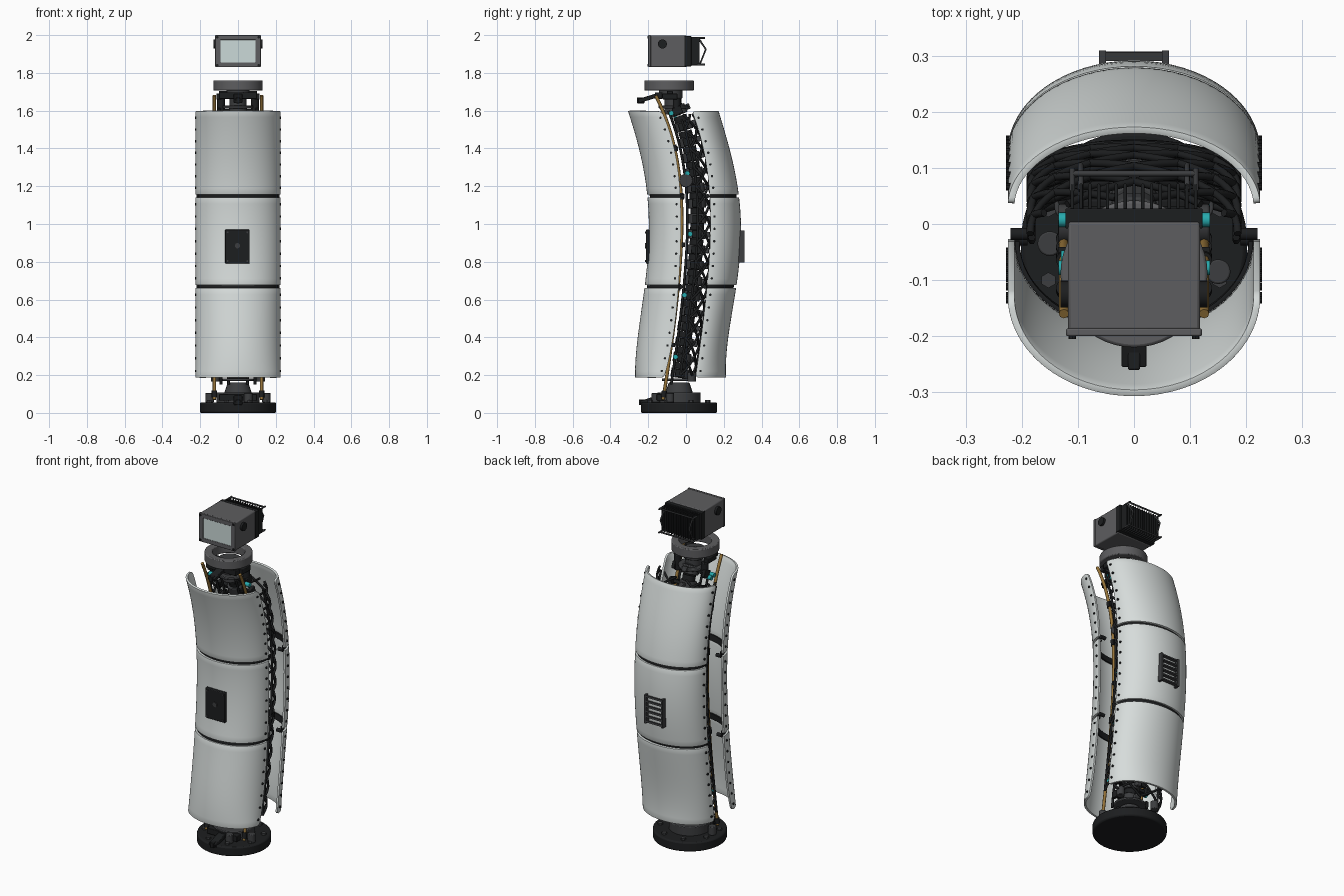
import bpy, bmesh, math
from mathutils import Matrix, Euler, Vector

if "Cube" in bpy.data.objects:
    bpy.data.objects.remove(bpy.data.objects["Cube"])

def material(name, r, g, b):
    m = bpy.data.materials.new(name)
    m.diffuse_color = (r, g, b, 1)
    m.use_nodes = True
    m.node_tree.nodes["Principled BSDF"].inputs["Base Color"].default_value = m.diffuse_color
    return m

SHELL = material("pale_shell", .68, .72, .71)
BLACK = material("black", .012, .013, .014)
DARK = material("dark_grey", .045, .047, .05)
GREY = material("mid_grey", .11, .11, .115)
GOLD = material("bronze", .3, .17, .04)
TEAL = material("teal", .02, .4, .42)
GLASS = material("screen", .6, .7, .69)
H = math.pi / 2
XAX, YAX = (0, H, 0), (H, 0, 0)

def finish(name, bm, mat, bevel=0):
    me = bpy.data.meshes.new(name)
    bm.to_mesh(me)
    bm.free()
    ob = bpy.data.objects.new(name, me)
    bpy.context.collection.objects.link(ob)
    me.materials.append(mat)
    if bevel:
        m = ob.modifiers.new("bevel", 'BEVEL')
        m.width, m.segments, m.limit_method = bevel, 2, 'ANGLE'
    bpy.ops.object.select_all(action='DESELECT')
    ob.select_set(True)
    bpy.context.view_layer.objects.active = ob
    bpy.ops.object.shade_smooth_by_angle(angle=math.radians(35))
    return ob

def place(loc, rot):
    return Matrix.Translation(loc) @ Euler(rot).to_matrix().to_4x4()

def box(loc, size, rot=(0, 0, 0)):
    return lambda bm: bmesh.ops.create_cube(
        bm, size=1, matrix=place(loc, rot) @ Matrix.Diagonal((*size, 1)))

def cyl(loc, r, h, rot=(0, 0, 0), r2=None, seg=20):
    return lambda bm: bmesh.ops.create_cone(
        bm, cap_ends=True, segments=seg, radius1=r, radius2=r if r2 is None else r2,
        depth=h, matrix=place(loc, rot))

def solid(name, pieces, mat, bevel=0):
    bm = bmesh.new()
    for p in pieces:
        p(bm)
    return finish(name, bm, mat, bevel)

def rods(name, paths, r, mat, res=2):
    cu = bpy.data.curves.new(name, 'CURVE')
    cu.dimensions, cu.bevel_depth, cu.bevel_resolution = '3D', r, res
    cu.use_fill_caps = True
    for path in paths:
        s = cu.splines.new('POLY')
        s.points.add(len(path) - 1)
        for p, co in zip(s.points, path):
            p.co = (*co, 1)
    ob = bpy.data.objects.new(name, cu)
    bpy.context.collection.objects.link(ob)
    cu.materials.append(mat)

def ring(name, loc, ro, ri, h, mat, bevel):
    bm = bmesh.new()
    prof = [bm.verts.new((r, 0, z)) for r, z in ((ro, -h/2), (ro, h/2), (ri, h/2), (ri, -h/2))]
    edges = [bm.edges.new((prof[i], prof[(i + 1) % 4])) for i in range(4)]
    bmesh.ops.spin(bm, geom=prof + edges, axis=(0, 0, 1), cent=(0, 0, 0), angle=2*math.pi, steps=48)
    bmesh.ops.remove_doubles(bm, verts=bm.verts, dist=1e-5)
    bmesh.ops.recalc_face_normals(bm, faces=bm.faces)
    bmesh.ops.translate(bm, verts=bm.verts, vec=loc)
    finish(name, bm, mat, bevel)

def smooth_curve(pts):
    # polynomial y(z) through a few read-off points
    def f(z):
        return sum(y * math.prod((z - b) / (a - b) for b, _ in pts if b != a) for a, y in pts)
    return f

spine = smooth_curve([(.1, -.045), (.5, .01), (.9, .055), (1.25, .045), (1.7, -.09)])
tendon = smooth_curve([(.08, -.12), (.5, -.06), (.9, -.025), (1.25, -.035), (1.68, -.16)])
ZS = (.19, .66, .9, 1.15, 1.6)
sides = {
    "front": (-1, smooth_curve(list(zip(ZS, (-.115, -.04, -.028, -.03, -.13)))),
              smooth_curve(list(zip(ZS, (-.27, -.22, -.198, -.205, -.308))))),
    "back": (1, smooth_curve(list(zip(ZS, (.05, .11, .127, .125, .03)))),
             smooth_curve(list(zip(ZS, (.212, .265, .29, .28, .172)))))}

def shell(name, side, z0, z1, mat, inset=0, thick=.012, round_lo=0, round_hi=0):
    sg, edge, outer = sides[side]
    n, k = 48, 14
    bm = bmesh.new()
    grid = []
    for i in range(n + 1):
        t = H * (1 - math.cos(math.pi * i / n))
        s = min(t, math.pi - t) * .17          # distance from the open edge
        cut = lambda r: r - math.sqrt(max(0, r*r - max(0, r - s)**2))
        lo, hi = z0 + cut(round_lo), z1 - cut(round_hi)
        col = []
        for j in range(k + 1):
            z = lo + (hi - lo) * j / k
            e, o = edge(z), outer(z) - sg * inset
            col.append(bm.verts.new(((.225 - inset) * math.cos(t), e + (o - e) * math.sin(t), z)))
        grid.append(col)
    for i in range(n):
        for j in range(k):
            f = [grid[i][j], grid[i+1][j], grid[i+1][j+1], grid[i][j+1]]
            bm.faces.new(f if sg > 0 else f[::-1])
    ob = finish(name, bm, mat)
    m = ob.modifiers.new("thickness", 'SOLIDIFY')
    m.thickness, m.offset = thick, -1
    m = ob.modifiers.new("lip", 'BEVEL')
    m.width, m.segments, m.limit_method, m.angle_limit = .003, 2, 'ANGLE', 1.0

# Outer shells, seam bands and edge screws
panels = (("lower", .187, .66, .02, 0), ("middle", .677, 1.14, 0, 0), ("upper", 1.157, 1.597, 0, .02))
screws = []
for side, (sg, edge, outer) in sides.items():
    for nm, z0, z1, lo, hi in panels:
        shell(f"{side}_{nm}_shell", side, z0, z1, SHELL, round_lo=lo, round_hi=hi)
        for i in range(7):
            z = z0 + .035 + (z1 - z0 - .07) * i / 6
            screws += [cyl((x, edge(z) + sg*.022, z), .0065, .012, XAX, seg=10) for x in (-.222, .222)]
    for i, z in enumerate((.668, 1.148)):
        shell(f"{side}_seam_band_{i}", side, z - .018, z + .018, BLACK, inset=.013, thick=.008)
solid("shell_screws", screws, BLACK)

# Front access plate and back vent
solid("front_plate", [box((-.003, -.203, .88), (.13, .02, .18))], BLACK, .004)
solid("front_plate_details", [cyl((-.003, -.214, .885), .014, .006, YAX)] +
      [cyl((-.003 + x, -.214, .88 + z), .005, .006, YAX, seg=8) for x in (-.052, .052) for z in (-.076, .076)], DARK)
solid("back_vent", [box((x, .294, .88), (.012, .03, .17)) for x in (-.056, .056)] +
      [box((0, .299, .805 + .03*i), (.11, .016, .01), (.2, 0, 0)) for i in range(6)], DARK)

# Base disc, hub and foot bracket
C = -.037
solid("base_disc", [cyl((0, C, .028), .202, .056, seg=64)], BLACK, .008)
solid("base_bolts", [cyl((.165*math.cos(a), C + .165*math.sin(a), .06), .014, .014, seg=6)
                     for a in (math.pi*(i + .5)/4 for i in range(8))], DARK)
solid("base_hub", [cyl((0, C, .08), .115, .055, seg=40), cyl((0, C, .13), .075, .06, r2=.055),
                   cyl((0, C, .175), .09, .014, seg=32)], DARK, .004)
for nm, z, y in (("base", .07, -.185), ("top", 1.668, -.195)):
    solid(nm + "_bracket", [box((0, y, z), (.045, .12, .022), (.3, 0, 0)),
                            box((0, y + .05, z + .012), (.2, .04, .034)),
                            box((0, y - .045, z - .014), (.022, .04, .03))], BLACK, .003)
solid("base_actuators", [cyl((x, y, z), .022, .05) for x, y, z in
      ((-.15, -.035, .08), (.15, -.085, .08), (.055, -.16, .08), (-.12, .03, .19), (.12, .03, .19))], DARK, .003)

# Vertebrae following the curved spine
discs, bodies, wings, nodes = [], [], [], []
N = 18
for i in range(N):
    z = .21 + i * 1.39 / (N - 1)
    y = spine(z)
    rot = (-math.atan((spine(z + .01) - spine(z - .01)) / .02), 0, 0)
    at = lambda dx, dy, dz: Vector((dx, y, z)) + Euler(rot).to_matrix() @ Vector((0, dy, dz))
    bodies += [cyl(at(0, 0, 0), .048, .05, rot), box(at(0, .045, 0), (.03, .05, .03), rot)]
    discs.append(cyl(at(0, 0, .04), .036, .034, rot))
    wings += [box(at(0, -.01, 0), (.19, .026, .02), rot)]
    wings += [box(at(x, 0, 0), (.02, .05, .042), rot) for x in (-.1, .1)]
    if i % 4 == 1:
        nodes += [cyl(at(x, -.035, 0), .013, .03, XAX) for x in (-.12, .12)]
solid("vertebrae", bodies, DARK, .004)
solid("spine_discs", discs, BLACK)
solid("vertebra_wings", wings, BLACK, .003)
solid("teal_nodes", nodes, TEAL)
solid("side_pivots", [cyl((x, .0, 1.23), .036, .03, XAX, seg=28) for x in (-.12, .12)], DARK, .004)

# Diagonal lattice wrapping the rear of the spine
def lattice_point(t, z):
    a = math.radians(-10 + 200 * t)
    s = math.sin(a)
    return (.185*math.cos(a), spine(z) + .02 + .065*math.copysign(abs(s)**.8, s), z)

zs = [.2 + 1.38*i/110 for i in range(111)]
paths = []
for ph in range(8):
    paths.append([lattice_point(abs(((z/.8 + ph/8) % 1)*2 - 1), z) for z in zs])
paths += [[lattice_point(t, z) for z in zs[::3]] for t in (0, 1)]
rods("spine_lattice", paths, .007, BLACK, 1)

# Bronze tendon rods, sleeves and dark cables
rz = [.07 + 1.61*i/40 for i in range(41)]
rods("tendon_rods", [[(x, tendon(z), z) for z in rz] for x in (-.125, .125)], .009, GOLD)
rods("front_cables", [[(x, tendon(z) + .03, z) for z in rz[2:-2]] for x in (-.09, -.05, .05, .09)], .007, BLACK)
solid("tendon_sleeves", [cyl((x, tendon(z), z), .014, .035, (-math.atan((tendon(z+.01)-tendon(z))/.01), 0, 0))
      for x in (-.125, .125) for z in (.1, .667, 1.147, 1.4)], BLACK)
solid("cross_struts", [box((0, tendon(z) + .01, z), (.27, .018, .022)) for z in (.36, .667, .89, 1.147, 1.4)] +
      [cyl((x, sides[s][1](z) + d, z), .011, .03, XAX, seg=12) for x in (-.205, .205)
       for z in (.668, 1.148) for s, d in (("front", .012), ("back", -.012))], BLACK)

# Neck and open collar
solid("neck", [cyl((0, -.07, 1.64), .045, .12), cyl((0, -.08, 1.69), .062, .05, seg=32),
               cyl((0, -.065, 1.62), .08, .016, seg=32)], DARK, .004)
solid("neck_arms", [box((x, -.085, 1.675), (.03, .08, .03)) for x in (-.1, .1)] +
      [box((0, -.085, 1.695), (.2, .03, .02))] +
      [cyl((x, -.05, 1.62), .02, .09) for x in (-.09, .09)], BLACK, .003)
solid("neck_node", [cyl((-.115, -.06, 1.575), .013, .03, XAX)], TEAL)
ring("collar", (0, -.089, 1.733), .131, .088, .055, GREY, .005)

# Head box with screen
solid("head_box", [box((0, -.093, 1.915), (.236, .195, .168))], GREY, .006)
solid("screen_frame", [box((0, -.193, 1.915 + z), (.24, .014, .026)) for z in (-.072, .072)] +
      [box((x, -.193, 1.915), (.03, .014, .168)) for x in (-.106, .106)], GREY, .003)
solid("screen", [box((0, -.193, 1.915), (.19, .01, .13))], GLASS)
solid("head_bolts", [cyl((x, -.2, 1.915 + z), .007, .01, YAX, seg=8) for x in (-.11, .11) for z in (-.074, .074)] +
      [cyl((x, -.125, 1.953), .024, .022, XAX, seg=24) for x in (-.12, .12)], BLACK)

# Heat sink and rear handle
solid("heat_sink", [box((0, .01, 1.915), (.244, .036, .16))] +
      [box((-.11 + .0157*i, .044, 1.915), (.006, .056, .15)) for i in range(15)], BLACK, .002)
rods("rear_handle", [[(x, .06, 1.985), (x, .075, 1.97), (x, .105, 1.925), (x, .075, 1.85), (x, .05, 1.85)]
                     for x in (-.095, .095)] + [[(-.11, .09, z), (.11, .09, z)] for z in (1.985, 1.845)] +
     [[(x, .06, z), (x, .1, z)] for x in (-.11, .11) for z in (1.985, 1.845)], .005, DARK)
